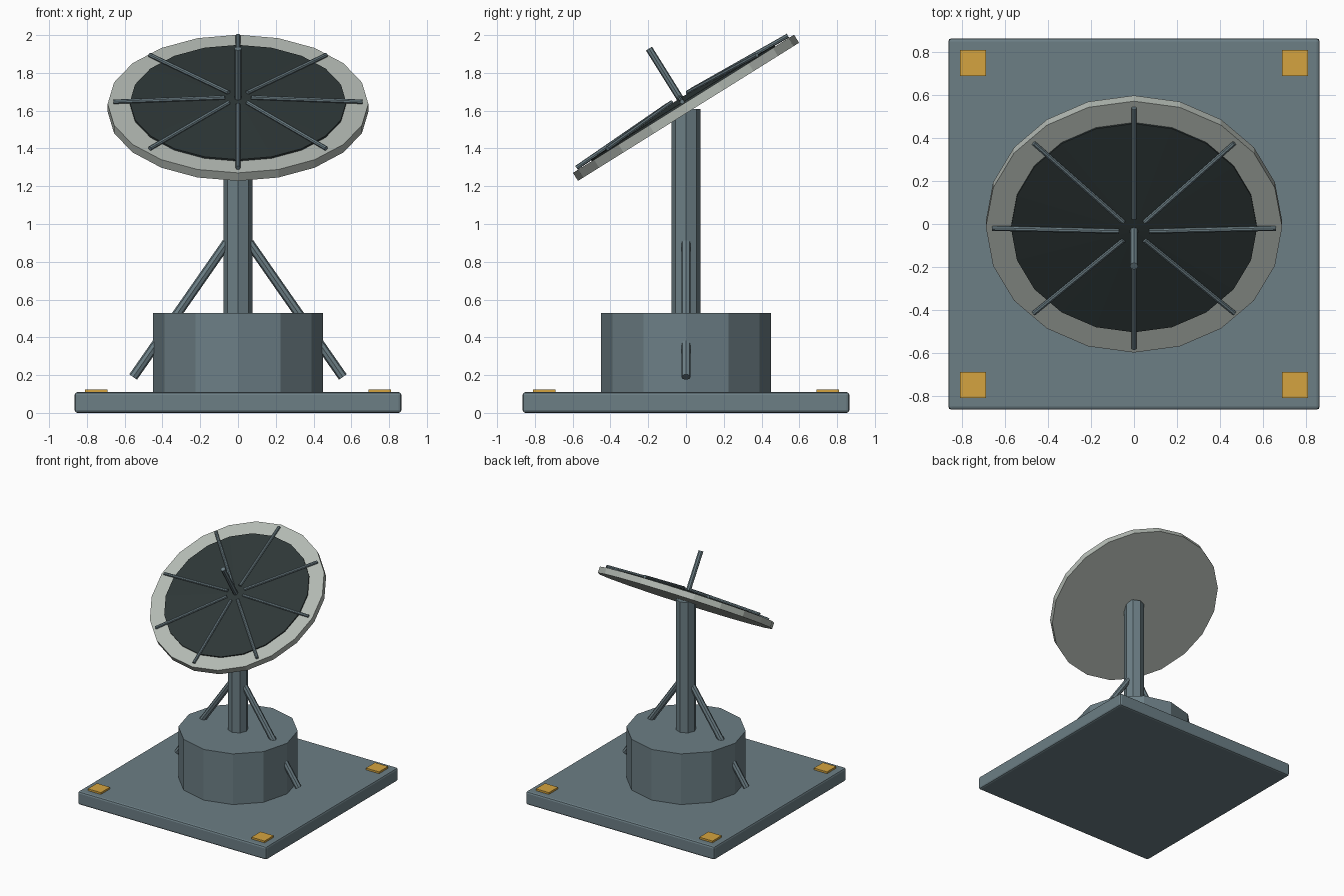
import bpy
import math
from mathutils import Matrix, Vector

cube = bpy.data.objects.get("Cube")
if cube:
    bpy.data.objects.remove(cube, do_unlink=True)


def material(name, rgb):
    mat = bpy.data.materials.new(name)
    color = (*rgb, 1.0)
    mat.use_nodes = True
    mat.diffuse_color = color
    mat.node_tree.nodes["Principled BSDF"].inputs["Base Color"].default_value = color
    return mat


slate = material("slate metal", (0.15, 0.21, 0.235))
pale = material("pale grey", (0.45, 0.49, 0.45))
dark = material("dark panel", (0.027, 0.038, 0.038))
amber = material("amber", (0.66, 0.37, 0.05))


def finish(name, mat):
    obj = bpy.context.object
    obj.name = name
    obj.data.materials.append(mat)
    return obj


def box(name, center, size, mat, bevel=0.0):
    bpy.ops.mesh.primitive_cube_add(size=1, location=center)
    obj = finish(name, mat)
    obj.data.transform(Matrix.Diagonal((*size, 1)))
    if bevel:
        mod = obj.modifiers.new("Bevel", "BEVEL")
        mod.width = bevel
        mod.segments = 2
    return obj


def rod(name, start, end, radius, sides, mat, end_radius=None, frame=Matrix()):
    """Flat-sided cylinder or cone between two points of a frame."""
    a, b = Vector(start), Vector(end)
    top = radius if end_radius is None else end_radius
    bpy.ops.mesh.primitive_cone_add(vertices=sides, radius1=radius, radius2=top,
                                    depth=(b - a).length)
    obj = finish(name, mat)
    # start the ring of sides on the x axis
    obj.data.transform(Matrix.Rotation(math.pi / 2, 4, "Z"))
    turn = Vector((0, 0, 1)).rotation_difference(b - a).to_matrix().to_4x4()
    obj.matrix_world = frame @ Matrix.Translation((a + b) / 2) @ turn
    return obj


# Ground slab with corner pads
box("base_slab", (0, 0, 0.055), (1.73, 1.73, 0.11), slate, bevel=0.015)
for x in (-0.75, 0.75):
    for y in (-0.75, 0.75):
        box("corner_pad", (x, y, 0.1155), (0.12, 0.12, 0.019), amber)

# Drum, mast and side struts
rod("drum", (0, 0, 0.105), (0, 0, 0.53), 0.45, 12, slate)
rod("mast", (0, 0, 0.5), (0, 0, 1.61), 0.078, 8, slate)
for side, label in ((1, "left"), (-1, "right")):
    rod(label + "_strut", (side * 0.06, 0, 0.9), (side * 0.555, 0, 0.19), 0.025, 8, slate)

# Tilted dish
tilt = Matrix.Translation((0, 0, 1.615)) @ Matrix.Rotation(math.radians(32), 4, "X")
rod("dish_rim", (0, 0, -0.025), (0, 0, 0.025), 0.69, 20, pale, frame=tilt)
rod("dish_panel_edge", (0, 0, 0.02), (0, 0, 0.035), 0.573, 20, dark, frame=tilt)
rod("dish_panel", (0, 0, 0.035), (0, 0, 0.06), 0.573, 20, dark, end_radius=0.02, frame=tilt)

# Ribs radiating over the panel
for i in range(8):
    c, s = math.cos(i * math.pi / 4), math.sin(i * math.pi / 4)
    rod("dish_rib", (0.07 * c, 0.07 * s, 0.064), (0.66 * c, 0.66 * s, 0.038),
        0.012, 8, slate, frame=tilt)

# Central feed
rod("feed_rod", (0, 0, 0.06), (0, 0, 0.37), 0.019, 8, slate, frame=tilt)
